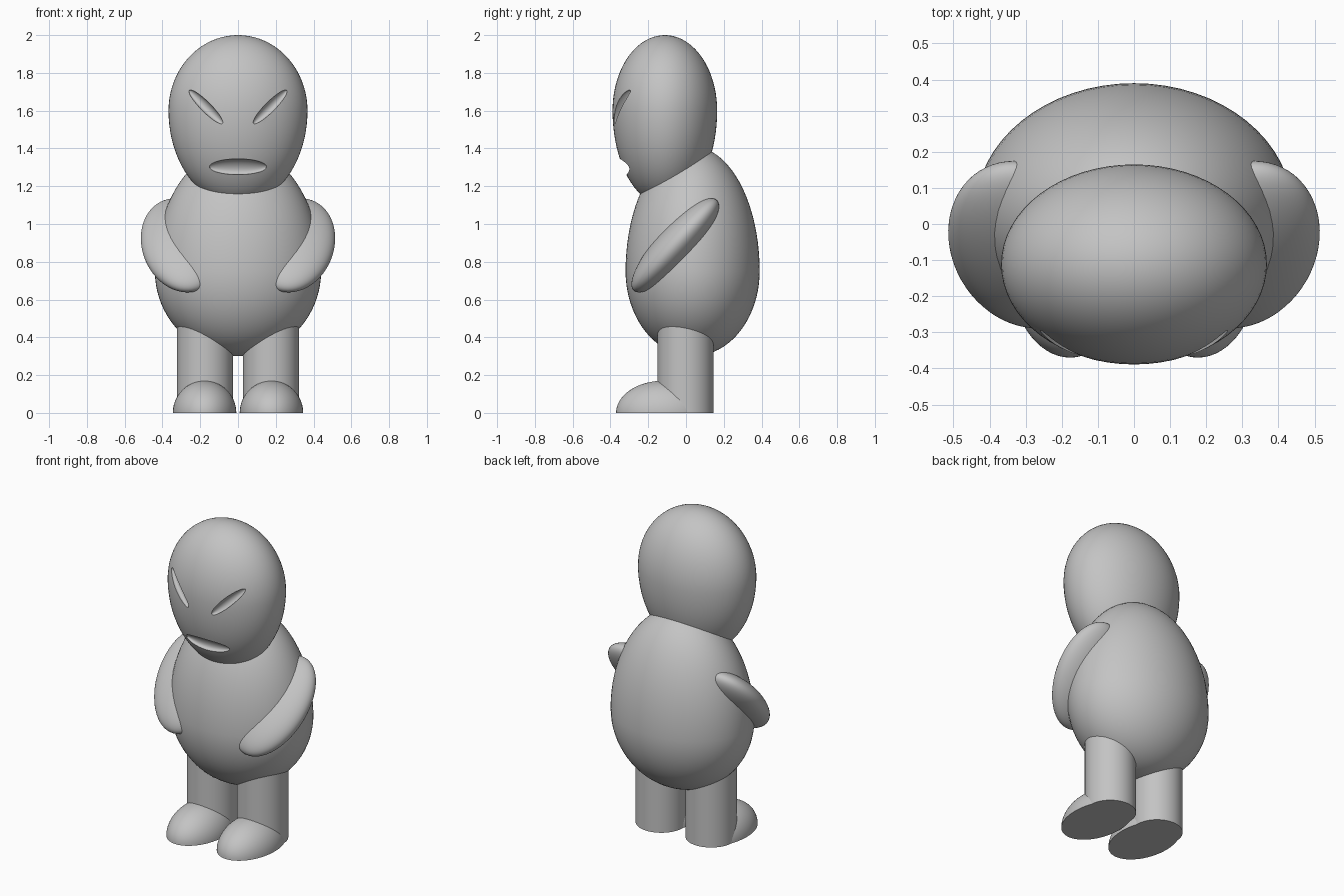
import bpy, bmesh, math
from mathutils import Matrix, Vector

cube = bpy.data.objects.get("Cube")
if cube:
    bpy.data.objects.remove(cube, do_unlink=True)

grey = bpy.data.materials.new("plain grey")
grey.use_nodes = True
grey.diffuse_color = (0.55, 0.55, 0.55, 1)
grey.node_tree.nodes["Principled BSDF"].inputs["Base Color"].default_value = (0.55, 0.55, 0.55, 1)


def add_object(name, bm):
    bmesh.ops.recalc_face_normals(bm, faces=bm.faces)
    mesh = bpy.data.meshes.new(name)
    bm.to_mesh(mesh)
    bm.free()
    mesh.materials.append(grey)
    obj = bpy.data.objects.new(name, mesh)
    bpy.context.scene.collection.objects.link(obj)
    return obj


def smooth(obj):
    bpy.ops.object.select_all(action='DESELECT')
    obj.select_set(True)
    bpy.context.view_layer.objects.active = obj
    bpy.ops.object.shade_smooth_by_angle(angle=math.radians(35))


def sphere(segments=64, rings=40):
    bm = bmesh.new()
    bmesh.ops.create_uvsphere(bm, u_segments=segments, v_segments=rings, radius=1)
    return bm


def egg(name, centre, rx, ry, up, down):
    """Ellipsoid whose upper and lower halves differ in height."""
    bm = sphere()
    for v in bm.verts:
        v.co = centre + Vector((v.co.x * rx, v.co.y * ry,
                                v.co.z * (up if v.co.z > 0 else down)))
    return add_object(name, bm)


# Body and head
smooth(egg("body", Vector((0, 0.035, 0.75)), 0.44, 0.355, 0.66, 0.45))
HEAD = Vector((0, -0.112, 1.6))
HEAD_RX, HEAD_RY, HEAD_UP, HEAD_DOWN = 0.368, 0.277, 0.4, 0.5
head = egg("head", HEAD, HEAD_RX, HEAD_RY, HEAD_UP, HEAD_DOWN)


def face_y(x, z):
    """Depth of the front of the head at a point of the face."""
    h = z - HEAD.z
    t = 1 - (x / HEAD_RX) ** 2 - (h / (HEAD_UP if h > 0 else HEAD_DOWN)) ** 2
    return HEAD.y - HEAD_RY * math.sqrt(max(t, 0))


def carve(name, x, z, half_length, half_width, depth, angle):
    """Hollow out an oval that follows the curve of the face."""
    bm = sphere(40, 24)
    c, s = math.cos(angle), math.sin(angle)
    for v in bm.verts:
        a, b = v.co.x * half_length, v.co.z * half_width
        px, pz = x + a * c - b * s, z + a * s + b * c
        v.co = (px, face_y(px, pz) + v.co.y * depth, pz)
    cutter = add_object(name, bm)
    cutter.hide_render = True
    mod = head.modifiers.new(name, 'BOOLEAN')
    mod.operation = 'DIFFERENCE'
    mod.solver = 'EXACT'
    mod.object = cutter
    bpy.context.view_layer.objects.active = head
    bpy.ops.object.modifier_apply(modifier=mod.name)
    bpy.data.objects.remove(cutter, do_unlink=True)


# Slanted eyes and mouth
carve("mouth_cut", 0, 1.303, 0.152, 0.042, 0.036, 0)
for side in (-1, 1):
    carve("eye_cut", side * 0.17, 1.62, 0.124, 0.027, 0.03, side * math.radians(45))
smooth(head)

for side, label in ((1, "left"), (-1, "right")):
    # Arm: flattened ellipsoid, hand forward and down
    bm = sphere()
    arm = (Matrix.Translation((0.3, -0.057, 0.887))
           @ Matrix.Rotation(math.radians(47.5), 4, 'X')
           @ Matrix.Rotation(math.radians(-10), 4, 'Z')
           @ Matrix.Diagonal((0.21, 0.328, 0.1, 1)))
    bm.transform(Matrix.Scale(side, 4, (1, 0, 0)) @ arm)
    smooth(add_object(label + "_arm", bm))

    # Leg
    bm = bmesh.new()
    bmesh.ops.create_cone(bm, cap_ends=True, segments=64, radius1=0.148, radius2=0.148,
                          depth=0.6, matrix=Matrix.Translation((side * 0.175, -0.003, 0.3)))
    smooth(add_object(label + "_leg", bm))

    # Foot: half ellipsoid with a flat sole
    bm = sphere()
    bmesh.ops.bisect_plane(bm, geom=bm.verts[:] + bm.edges[:] + bm.faces[:], dist=1e-5,
                           plane_co=(0, 0, 0), plane_no=(0, 0, -1), clear_outer=True)
    bmesh.ops.holes_fill(bm, edges=[e for e in bm.edges if e.is_boundary])
    bm.transform(Matrix.Translation((side * 0.177, -0.12, 0))
                 @ Matrix.Diagonal((0.168, 0.25, 0.17, 1)))
    smooth(add_object(label + "_foot", bm))
